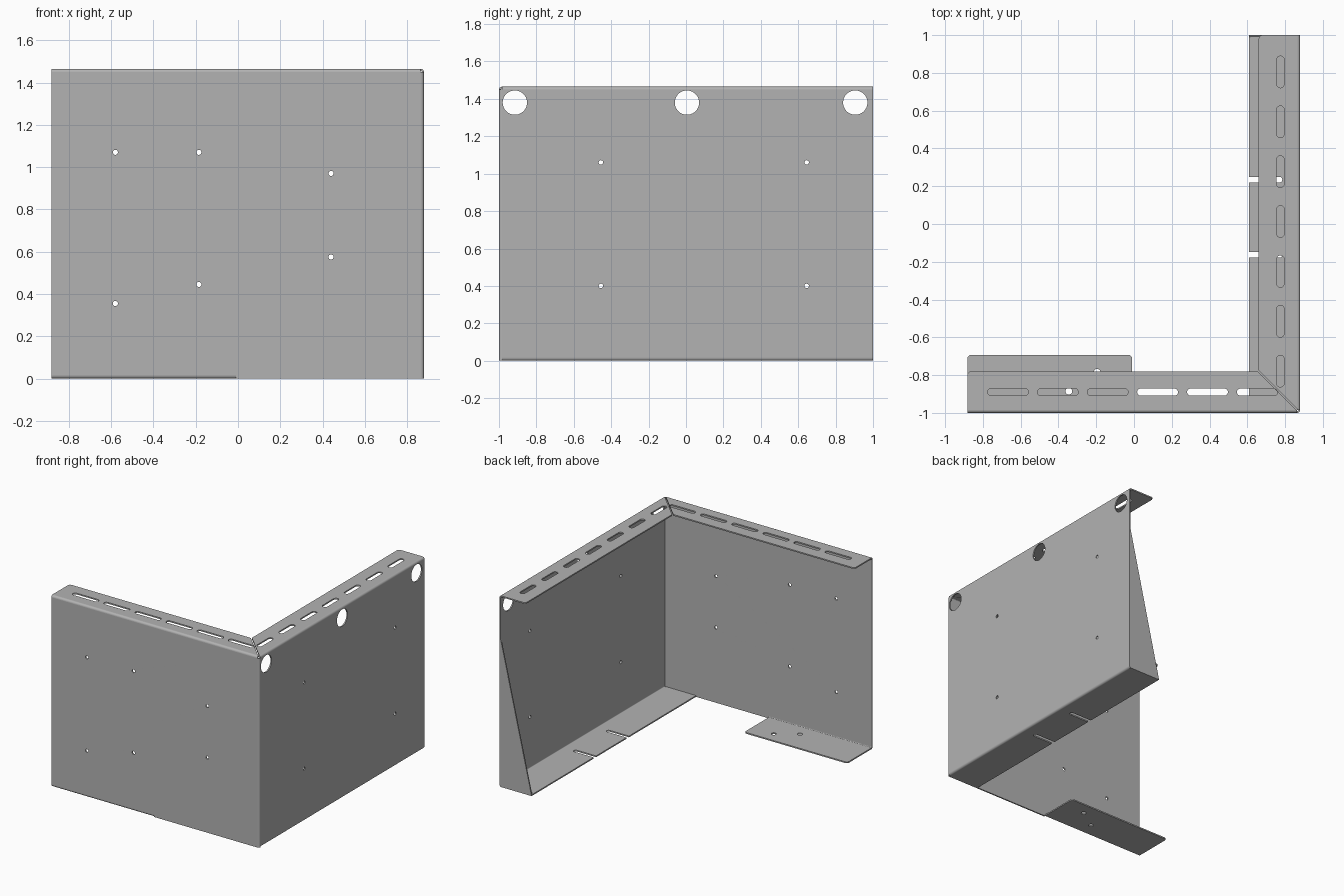
import bpy, bmesh, math
from mathutils import Vector, Matrix

if "Cube" in bpy.data.objects:
    bpy.data.objects.remove(bpy.data.objects["Cube"])

# Overall sizes: sheet thickness, outer bend radius, and the outer faces
T, R = 0.01, 0.016
LEFT, RIGHT, FRONT, BACK, TOP = -0.882, 0.88, -1.0, 1.0, 1.465
X, Y, Z = Vector((1, 0, 0)), Vector((0, 1, 0)), Vector((0, 0, 1))

steel = bpy.data.materials.new("grey_steel")
steel.use_nodes = True
GREY = (0.45, 0.45, 0.45, 1)
steel.diffuse_color = GREY
steel.node_tree.nodes["Principled BSDF"].inputs["Base Color"].default_value = GREY


def add_object(name, mesh):
    obj = bpy.data.objects.new(name, mesh)
    mesh.materials.clear()
    mesh.materials.append(steel)
    bpy.context.collection.objects.link(obj)
    return obj


def rounded(points):
    """Outline whose points may carry a corner radius as third value."""
    out = []
    for i, p in enumerate(points):
        c = Vector(p[:2])
        if len(p) == 2:
            out.append(c)
            continue
        before = Vector(points[i - 1][:2]) - c
        after = Vector(points[(i + 1) % len(points)][:2]) - c
        a, b = before.normalized() * p[2], after.normalized() * p[2]
        for k in range(7):
            t = k / 6 * math.pi / 2
            out.append(c + a * (1 - math.sin(t)) + b * (1 - math.cos(t)))
    return out


def slot(u, v, r, du=0, dv=0, n=32):
    """Round hole, stretched to a slot by half lengths du or dv."""
    pts = []
    for k in range(n):
        a = (k + 0.5) * math.tau / n
        cu, cv = math.cos(a), math.sin(a)
        pts.append(Vector((u + r * cu + math.copysign(du, cu),
                           v + r * cv + math.copysign(dv, cv))))
    return pts


def sheet(name, outline, holes, u, v, origin):
    """Flat plate with holes; its outer face lies at origin along u x v."""
    curve = bpy.data.curves.new(name, 'CURVE')
    curve.dimensions, curve.fill_mode, curve.extrude = '2D', 'BOTH', T / 2
    for loop in [rounded(outline)] + holes:
        spline = curve.splines.new('POLY')
        spline.points.add(len(loop) - 1)
        for point, co in zip(spline.points, loop):
            point.co = (co.x, co.y, 0, 1)
        spline.use_cyclic_u = True
    temp = bpy.data.objects.new(name + "_outline", curve)
    bpy.context.collection.objects.link(temp)
    bpy.context.view_layer.update()
    graph = bpy.context.evaluated_depsgraph_get()
    mesh = bpy.data.meshes.new_from_object(temp.evaluated_get(graph))
    bpy.data.objects.remove(temp)
    n = u.cross(v)
    frame = Matrix((u, v, n)).transposed().to_4x4()
    frame.translation = origin
    bm = bmesh.new()
    bm.from_mesh(mesh)
    bmesh.ops.remove_doubles(bm, verts=bm.verts, dist=0.0001)
    bm.transform(frame)
    bmesh.ops.recalc_face_normals(bm, faces=bm.faces)
    for f in bm.faces:
        f.smooth = False
    bm.to_mesh(mesh)
    bm.free()
    mesh.name = name
    return add_object(name, mesh)


def bend(name, center, d1, d2, along):
    """Quarter-round fold from direction d1 to d2, swept along a vector."""
    angles = [k / 6 * math.pi / 2 for k in range(7)]
    arc = [d1 * math.cos(a) + d2 * math.sin(a) for a in angles]
    ring = [p * R for p in arc] + [p * (R - T) for p in reversed(arc)]
    bm = bmesh.new()
    face = bm.faces.new([bm.verts.new(Vector(center) + p) for p in ring])
    new = bmesh.ops.extrude_face_region(bm, geom=[face], use_keep_orig=True)["geom"]
    bmesh.ops.translate(bm, vec=along,
                        verts=[g for g in new if isinstance(g, bmesh.types.BMVert)])
    bmesh.ops.recalc_face_normals(bm, faces=bm.faces)
    mesh = bpy.data.meshes.new(name)
    bm.to_mesh(mesh)
    bm.free()
    obj = add_object(name, mesh)
    bpy.ops.object.select_all(action='DESELECT')
    obj.select_set(True)
    bpy.context.view_layer.objects.active = obj
    bpy.ops.object.shade_smooth_by_angle(angle=math.radians(30))


# Walls
TAB = -0.01
front_holes = [slot(x, z, 0.012) for x, z in (
    (-0.58, 1.07), (-0.185, 1.07), (-0.185, 0.445),
    (-0.58, 0.355), (0.44, 0.97), (0.44, 0.575))]
sheet("front_wall",
      [(LEFT, R), (TAB, R), (TAB, 0), (RIGHT - R, 0), (RIGHT - R, TOP - R), (LEFT, TOP - R)],
      front_holes, X, Z, (0, FRONT + T / 2, 0))

side_holes = [slot(y, z, 0.012) for y in (-0.455, 0.645) for z in (0.4, 1.06)]
side_holes += [slot(y, 1.38, 0.065, n=48) for y in (-0.915, 0.005, 0.905)]
sheet("side_wall",
      [(FRONT + R, R), (BACK, R), (BACK, TOP - R), (FRONT + R, TOP - R)],
      side_holes, Y, Z, (RIGHT - T / 2, 0, 0))

# Top flanges, meeting in a mitre with a narrow gap
GAP, IN_Y, IN_X = 0.006, -0.78, 0.66
sheet("front_top_flange",
      [(LEFT, FRONT + R), (RIGHT - R - GAP, FRONT + R), (IN_X - GAP, IN_Y), (LEFT, IN_Y, 0.02)],
      [slot(-0.667 + 0.264 * i, -0.89, 0.019, du=0.089) for i in range(6)],
      X, Y, (0, 0, TOP - T / 2))
sheet("side_top_flange",
      [(RIGHT - R, FRONT + R + GAP), (RIGHT - R, BACK), (IN_X, BACK, 0.02), (IN_X, IN_Y + GAP)],
      [slot(0.775, 0.805 - 0.264 * i, 0.02, dv=0.064) for i in range(7)],
      X, Y, (0, 0, TOP - T / 2))

# Bottom flange of the side wall, with two open slots
LIP, W = 0.608, 0.015
edge = [(RIGHT - R, FRONT + T), (RIGHT - R, BACK - T), (LIP, BACK - T)]
for y in (0.235, -0.163):
    edge += [(LIP, y + W), (0.785, y + W, W * 0.98), (0.785, y - W, W * 0.98), (LIP, y - W)]
edge.append((LIP, FRONT + T))
sheet("side_bottom_flange", edge, [], X, Y, (0, 0, T / 2))

# Bottom tab of the front wall
sheet("front_bottom_tab",
      [(LEFT, FRONT + R), (TAB, FRONT + R), (TAB, -0.693, 0.02), (LEFT, -0.693, 0.02)],
      [slot(-0.195, -0.785, 0.018), slot(-0.345, -0.885, 0.018)], X, Y, (0, 0, T / 2))

# Triangular end gusset
sheet("end_gusset", [(LIP, 0), (RIGHT - T, 0), (RIGHT - T, 1.13)], [],
      X, Z, (0, BACK - T / 2, 0))

# Folds joining the plates
long_x, long_y = RIGHT - R - LEFT, BACK - FRONT - R
bend("front_top_fold", (LEFT, FRONT + R, TOP - R), -Y, Z, X * long_x)
bend("side_top_fold", (RIGHT - R, FRONT + R, TOP - R), X, Z, Y * long_y)
bend("corner_fold", (RIGHT - R, FRONT + R, 0), -Y, X, Z * (TOP - R))
bend("side_bottom_fold", (RIGHT - R, FRONT + R, R), X, -Z, Y * long_y)
bend("front_tab_fold", (LEFT, FRONT + R, R), -Y, -Z, X * (TAB - LEFT))
